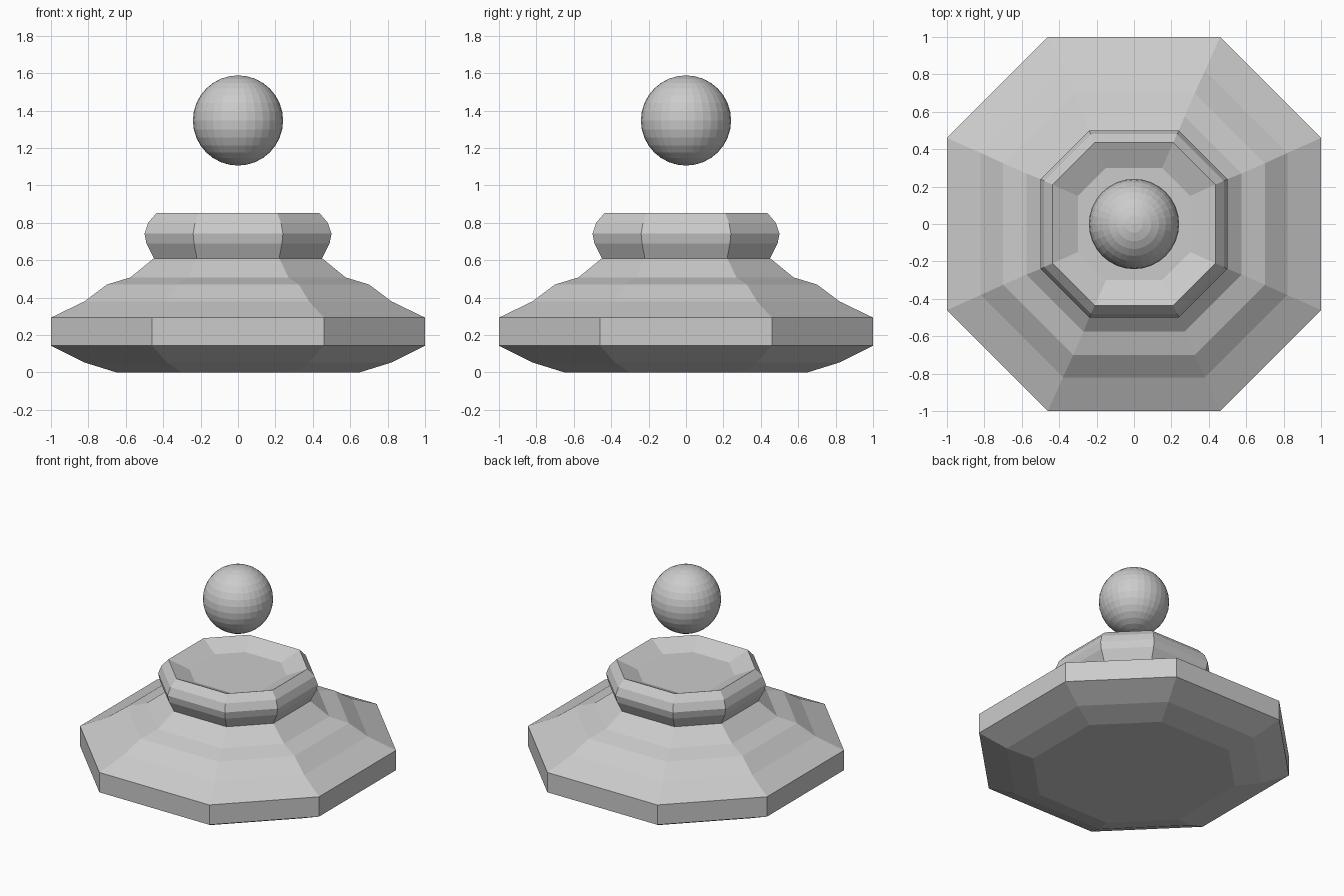
import bpy, bmesh

if "Cube" in bpy.data.objects:
    bpy.data.objects.remove(bpy.data.objects["Cube"])


def octagon(a, c):
    # bevelled square: half width a, half flat length c
    return [(c, -a), (a, -c), (a, c), (c, a), (-c, a), (-a, c), (-a, -c), (-c, -a)]


def lofted(name, profile):
    # stack of octagonal rings (half width, half flat, height), capped at both ends
    bm = bmesh.new()
    rings = [[bm.verts.new((x, y, z)) for x, y in octagon(a, c)] for a, c, z in profile]
    for lo, hi in zip(rings, rings[1:]):
        for i in range(8):
            j = (i + 1) % 8
            bm.faces.new((lo[i], lo[j], hi[j], hi[i]))
    bm.faces.new(rings[0][::-1])
    bm.faces.new(rings[-1])
    bm.normal_update()
    mesh = bpy.data.meshes.new(name)
    bm.to_mesh(mesh)
    bm.free()
    obj = bpy.data.objects.new(name, mesh)
    bpy.context.collection.objects.link(obj)
    return obj


# Pedestal: chamfered foot, stepped slopes, bulging collar and dished top
lofted("pedestal", [
    (0.65, 0.30, 0.0), (0.82, 0.38, 0.053), (1.0, 0.46, 0.143), (1.0, 0.46, 0.293),
    (0.82, 0.38, 0.38), (0.70, 0.325, 0.47), (0.575, 0.27, 0.508), (0.45, 0.22, 0.61),
    (0.49, 0.235, 0.69), (0.50, 0.24, 0.742), (0.48, 0.23, 0.80), (0.435, 0.21, 0.853),
    (0.30, 0.15, 0.79),
])

# Floating orb
bpy.ops.mesh.primitive_uv_sphere_add(segments=32, ring_count=16, radius=0.241,
                                     location=(0, 0, 1.347))
bpy.context.object.name = "floating_orb"
